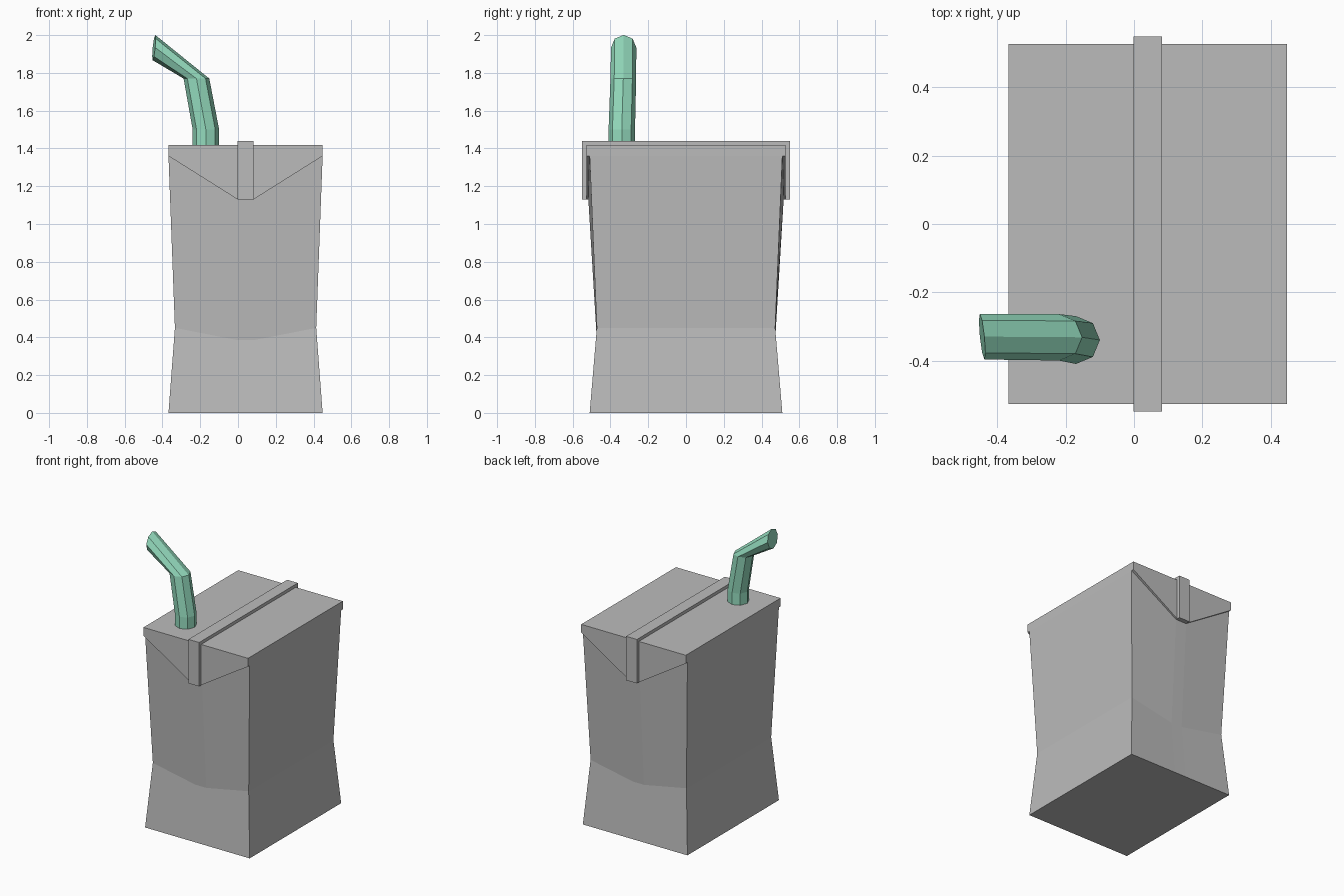
import bpy, bmesh, math
from mathutils import Vector

cube = bpy.data.objects.get("Cube")
if cube:
    bpy.data.objects.remove(cube, do_unlink=True)


def material(name, rgb):
    m = bpy.data.materials.new(name)
    m.use_nodes = True
    m.diffuse_color = (*rgb, 1)
    m.node_tree.nodes["Principled BSDF"].inputs["Base Color"].default_value = (*rgb, 1)
    return m


grey = material("carton grey", (0.5, 0.5, 0.5))
mint = material("straw mint", (0.3, 0.72, 0.52))


def loft(name, rings, mat, cap_start=True, cap_end=True):
    """Skin matching closed rings of points, skipping any flat slivers."""
    bm = bmesh.new()
    loops = [[bm.verts.new(p) for p in ring] for ring in rings]
    for a, b in zip(loops, loops[1:]):
        for i in range(len(a)):
            j = (i + 1) % len(a)
            f = bm.faces.new((a[i], a[j], b[j], b[i]))
            if f.calc_area() < 1e-5:
                bm.faces.remove(f)
    if cap_start:
        bm.faces.new(loops[0][::-1])
    if cap_end:
        bm.faces.new(loops[-1])
    bmesh.ops.recalc_face_normals(bm, faces=bm.faces)
    mesh = bpy.data.meshes.new(name)
    bm.to_mesh(mesh)
    bm.free()
    ob = bpy.data.objects.new(name, mesh)
    bpy.context.collection.objects.link(ob)
    mesh.materials.append(mat)
    return ob


CX = 0.04      # carton centre
FOLD = 0.042   # half width of the centre fold


def ring(half_x, corner_y, corner_z, mid_y, mid_z):
    """Carton outline: corners plus a centre fold on the front and back."""
    front = [(-half_x, corner_y, corner_z), (-FOLD, mid_y, mid_z),
             (FOLD, mid_y, mid_z), (half_x, corner_y, corner_z)]
    return ([(CX + x, -y, z) for x, y, z in front]
            + [(CX + x, y, z) for x, y, z in reversed(front)])


# Carton body, pinched at the waist
base = ring(0.408, 0.51, 0, 0.51, 0)
waist = ring(0.374, 0.472, 0.45, 0.472, 0.385)
shoulder = ring(0.408, 0.51, 1.36, 0.517, 1.13)
loft("carton_body", [base, waist, shoulder], grey, cap_end=False)

# Lid with the folded triangular flaps
flap_edge = ring(0.408, 0.528, 1.36, 0.528, 1.13)
lid_top = ring(0.408, 0.528, 1.418, 0.528, 1.418)
loft("folded_lid", [shoulder, flap_edge, lid_top], grey, cap_start=False)

# Seam strip running over the lid and down both flaps
half = [(0.55, 1.13), (0.55, 1.44), (0.524, 1.13), (0.524, 1.414)]
outer, inner = half[:2], half[2:]
profile = ([(-y, z) for y, z in outer] + outer[::-1]
           + inner + [(-y, z) for y, z in inner[::-1]])
loft("seam_strip", [[(CX + s * FOLD, y, z) for y, z in profile] for s in (-1, 1)], grey)

# Bent drinking straw with eight sides
SIDES = 8


def section(centre, radius, u, v):
    pts = []
    for i in range(SIDES):
        a = math.tau * i / SIDES
        pts.append(Vector(centre) + radius * (math.cos(a) * Vector(u) + math.sin(a) * Vector(v)))
    return pts


X, Y = (1, 0, 0), (0, 1, 0)
loft("straw", [
    section((-0.17, -0.34, 1.40), 0.07, X, Y),
    section((-0.17, -0.34, 1.50), 0.07, X, Y),
    section((-0.22, -0.332, 1.77), 0.068, X, Y),
    section((-0.445, -0.33, 1.934), 0.067, (0.1, 0, 1), (-0.1, 1, 0)),
], mint)
